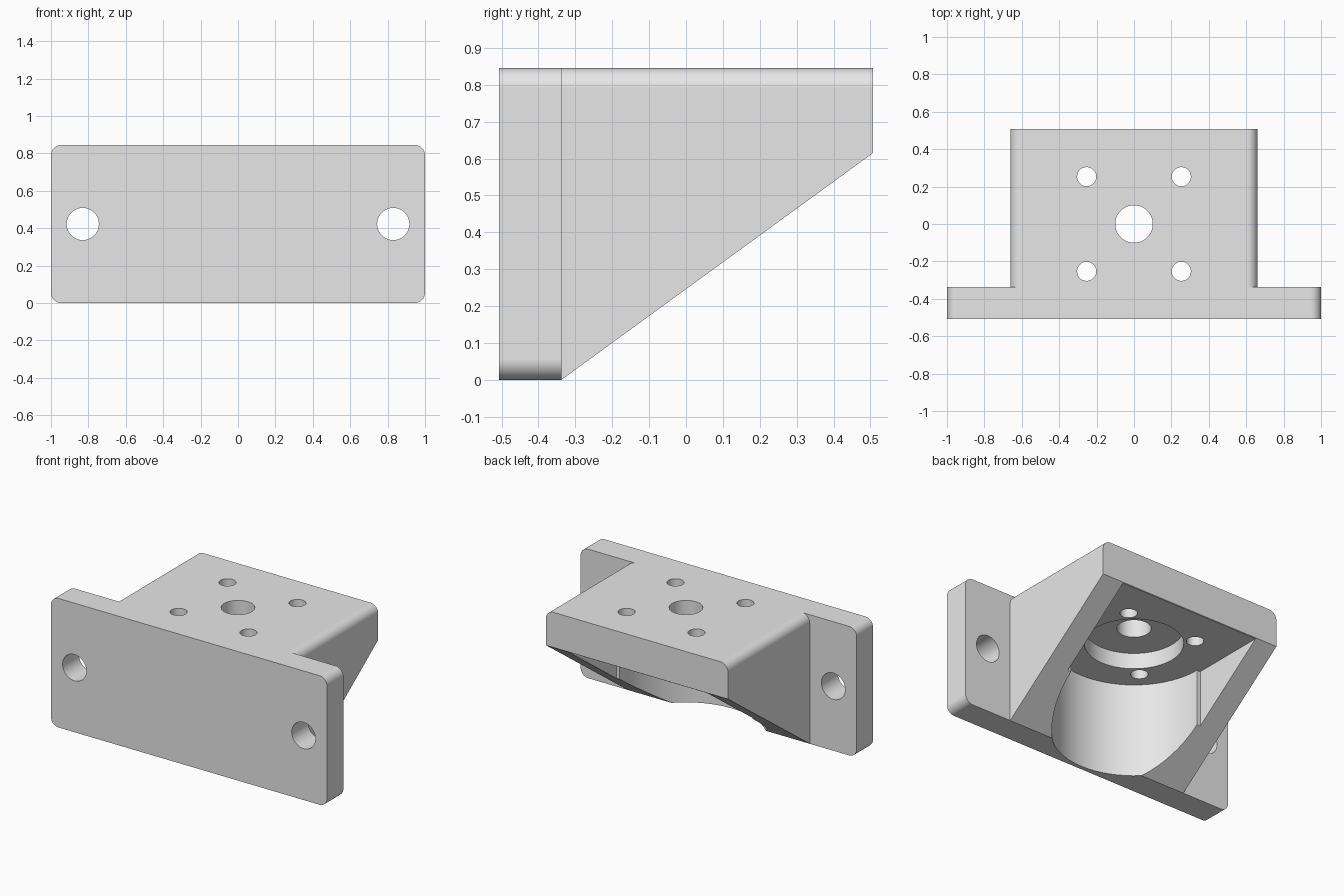
import bpy, bmesh, math
from mathutils import Matrix, Vector

if "Cube" in bpy.data.objects:
    bpy.data.objects.remove(bpy.data.objects["Cube"], do_unlink=True)

grey = bpy.data.materials.new("light_grey")
grey.use_nodes = True
grey.diffuse_color = (0.8, 0.8, 0.8, 1)
grey.node_tree.nodes["Principled BSDF"].inputs["Base Color"].default_value = (0.8, 0.8, 0.8, 1)

HEIGHT, DEPTH = 0.845, 0.507      # overall height, half depth
PLATE_BACK = -0.338               # rear face of the mounting plate
CEILING = 0.612                   # underside of the top deck
ROUND = 0.055


def finish(name, bm):
    bmesh.ops.recalc_face_normals(bm, faces=bm.faces)
    mesh = bpy.data.meshes.new(name)
    bm.to_mesh(mesh)
    bm.free()
    mesh.materials.append(grey)
    obj = bpy.data.objects.new(name, mesh)
    bpy.context.collection.objects.link(obj)
    return obj


def side_prism(name, profile, half_width, rounded=False):
    """Extrude a (y, z) profile along x; optionally round the edges that run along y."""
    bm = bmesh.new()
    face = bm.faces.new([bm.verts.new((-half_width, y, z)) for y, z in profile])
    moved = bmesh.ops.extrude_face_region(bm, geom=[face])["geom"]
    bmesh.ops.translate(bm, vec=(2 * half_width, 0, 0),
                        verts=[v for v in moved if isinstance(v, bmesh.types.BMVert)])
    if rounded:
        def along_y(e):
            d = e.verts[0].co - e.verts[1].co
            return abs(d.x) < 1e-5 and abs(d.z) < 1e-5
        bmesh.ops.bevel(bm, geom=[e for e in bm.edges if along_y(e)], offset=ROUND,
                        segments=10, profile=0.5, affect='EDGES')
    return finish(name, bm)


def rod(name, radius, start, end):
    """Cylinder between two points."""
    start, end = Vector(start), Vector(end)
    axis = end - start
    turn = Vector((0, 0, 1)).rotation_difference(axis).to_matrix().to_4x4()
    bm = bmesh.new()
    bmesh.ops.create_cone(bm, cap_ends=True, segments=64, radius1=radius, radius2=radius,
                          depth=axis.length, matrix=Matrix.Translation((start + end) / 2) @ turn)
    return finish(name, bm)


def combine(target, other, operation):
    other.hide_render = True
    mod = target.modifiers.new(operation, 'BOOLEAN')
    mod.operation, mod.solver, mod.object = operation, 'EXACT', other
    bpy.context.view_layer.objects.active = target
    bpy.ops.object.modifier_apply(modifier=mod.name)
    bpy.data.objects.remove(other, do_unlink=True)


# Upright mounting plate with rounded corners
bracket = side_prism("motor_bracket",
                     [(-DEPTH, 0), (PLATE_BACK, 0), (PLATE_BACK, HEIGHT), (-DEPTH, HEIGHT)],
                     1.0, rounded=True)

# Wedge-shaped body with a sloping underside
body = side_prism("body", [(-0.45, 0.1), (PLATE_BACK, 0), (DEPTH, 0.615),
                           (DEPTH, HEIGHT), (-0.45, HEIGHT)], 0.66, rounded=True)
combine(bracket, body, 'UNION')

# Motor pocket: round front, square rear, shallow round recess above
cutters = [
    rod("pocket_round", 0.48, (0, 0, -0.1), (0, 0, CEILING)),
    side_prism("pocket_square", [(0, -0.1), (0.7, -0.1), (0.7, CEILING), (0, CEILING)], 0.505),
    rod("recess", 0.29, (0, 0, 0.5), (0, 0, 0.715)),
    rod("shaft_hole", 0.1, (0, 0, 0.5), (0, 0, 1)),
]
# Screw holes in the deck and bolt holes in the plate
for sx in (-1, 1):
    cutters.append(rod("bolt_hole", 0.086, (sx * 0.83, -0.7, HEIGHT / 2), (sx * 0.83, -0.2, HEIGHT / 2)))
    for sy in (-1, 1):
        cutters.append(rod("screw_hole", 0.051, (sx * 0.253, sy * 0.253, 0.5), (sx * 0.253, sy * 0.253, 1)))
for cutter in cutters:
    combine(bracket, cutter, 'DIFFERENCE')

# Smooth rounds, crisp edges
bpy.ops.object.select_all(action='DESELECT')
bracket.select_set(True)
bpy.context.view_layer.objects.active = bracket
bpy.ops.object.shade_smooth_by_angle(angle=math.radians(25))
weighted = bracket.modifiers.new("even_normals", 'WEIGHTED_NORMAL')
weighted.keep_sharp = True
